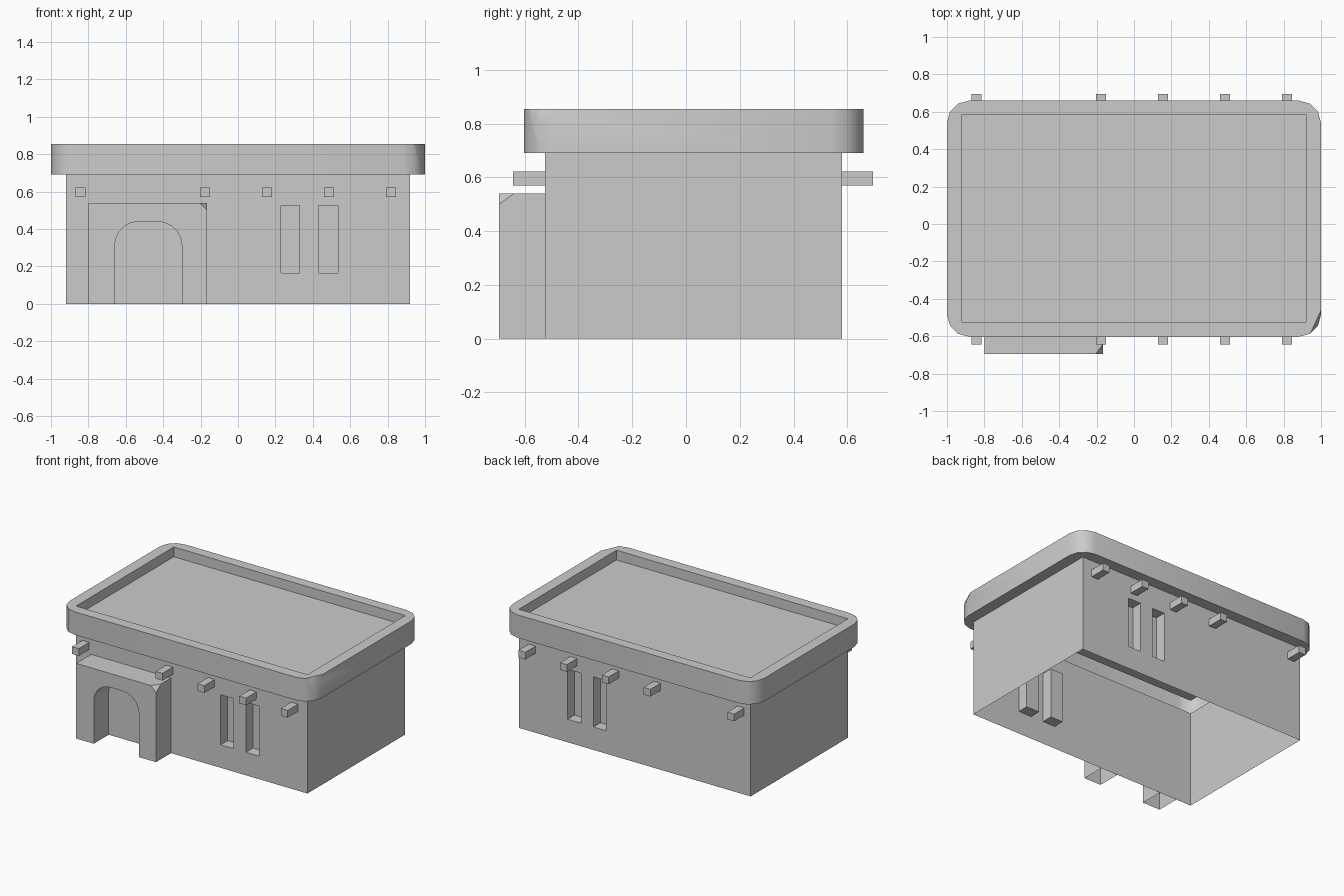
import bpy, bmesh
from math import sin, cos, pi, radians
from mathutils import Vector

if "Cube" in bpy.data.objects:
    bpy.data.objects.remove(bpy.data.objects["Cube"])


def finish(bm, name, smooth=False):
    bmesh.ops.recalc_face_normals(bm, faces=bm.faces)
    me = bpy.data.meshes.new(name)
    bm.to_mesh(me)
    bm.free()
    ob = bpy.data.objects.new(name, me)
    bpy.context.collection.objects.link(ob)
    if smooth:
        me.polygons.foreach_set("use_smooth", [True] * len(me.polygons))
        me.set_sharp_from_angle(angle=radians(35))
    return ob


def box(bm, x0, x1, y0, y1, z0, z1):
    vs = bmesh.ops.create_cube(bm, size=1)["verts"]
    for v in vs:
        v.co = ((x0 + x1) / 2 + v.co.x * (x1 - x0),
                (y0 + y1) / 2 + v.co.y * (y1 - y0),
                (z0 + z1) / 2 + v.co.z * (z1 - z0))


def cut(bm, co, no, clear=False):
    geom = bm.verts[:] + bm.edges[:] + bm.faces[:]
    return bmesh.ops.bisect_plane(bm, geom=geom, plane_co=co, plane_no=no,
                                  clear_outer=clear)["geom_cut"]


def chip(bm, a, b, c, outward):
    """Slice off a worn corner through three points and cap it."""
    a, b, c = Vector(a), Vector(b), Vector(c)
    n = (b - a).cross(c - a).normalized()
    if n.dot(Vector(outward)) < 0:
        n = -n
    edges = [g for g in cut(bm, a, n, True) if isinstance(g, bmesh.types.BMEdge)]
    bmesh.ops.contextual_create(bm, geom=edges)


# Walls: hollow shell, open below, with two window niches front and back
Y0, Y1, ZW = -0.525, 0.58, 0.69
windows = [(0.23, 0.33), (0.43, 0.535)]
bm = bmesh.new()
box(bm, -0.92, 0.92, Y0, Y1, 0, ZW)
bmesh.ops.delete(bm, geom=[f for f in bm.faces if abs(f.normal.z) > 0.5],
                 context='FACES_ONLY')
for w in windows:
    for x in w:
        cut(bm, (x, 0, 0), (1, 0, 0))
for z in (0.165, 0.525):
    cut(bm, (0, 0, z), (0, 0, 1))
panes = []
for f in bm.faces:
    c = f.calc_center_median()
    if 0.165 < c.z < 0.525 and any(a < c.x < b for a, b in windows):
        panes.append(f)
for f in bmesh.ops.extrude_discrete_faces(bm, faces=panes)["faces"]:
    inward = 0.08 if f.calc_center_median().y < 0 else -0.08
    bmesh.ops.translate(bm, verts=f.verts, vec=(0, inward, 0))
finish(bm, "walls")

# Roof: hollow rounded parapet overhanging the walls, with a sunken deck
SEG, R = 3, 0.12
RY0, RY1, ZT, ZD = -0.603, 0.66, 0.855, 0.785
corners = [(1, 1), (-1, 1), (-1, -1), (1, -1)]
bm = bmesh.new()


def rect_loop(z, hx=0.92, y0=Y0, y1=Y1):
    return [bm.verts.new((sx * hx, y1 if sy > 0 else y0, z)) for sx, sy in corners]


def round_loop(z):
    loop = []
    for k, (sx, sy) in enumerate(corners):
        cx, cy = sx * (1 - R), (RY1 - R if sy > 0 else RY0 + R)
        for i in range(SEG + 1):
            a = (k + i / SEG) * pi / 2
            loop.append(bm.verts.new((cx + R * cos(a), cy + R * sin(a), z)))
    return loop


def bridge(a, b):
    """Join two loops, dropping repeated corner points."""
    n = len(a)
    for i in range(n):
        j = (i + 1) % n
        bm.faces.new(list(dict.fromkeys((a[i], a[j], b[j], b[i]))))


def spread(loop):
    return [v for v in loop for _ in range(SEG + 1)]


low, high = round_loop(ZW), round_loop(ZT)
inner, deck = rect_loop(ZT, y1=0.585), rect_loop(ZD, y1=0.585)
bridge(spread(rect_loop(ZW)), low)
bridge(low, high)
bridge(high, spread(inner))
bridge(inner, deck)
bm.faces.new(deck)
chip(bm, (0.935, RY0, ZT), (1, -0.46, ZT), (0.968, -0.572, 0.80), (1, -1, 1))
finish(bm, "roof", smooth=True)

# Porch: hollow block with a rounded doorway, open at the back and below
PX0, PX1, PZ, PY = -0.80, -0.165, 0.54, -0.695
DX0, DX1, DZ, DR = -0.66, -0.30, 0.44, 0.13
arch = []
for cx, start in ((DX1 - DR, 0), (DX0 + DR, pi / 2)):
    for i in range(6):
        a = start + i * pi / 10
        arch.append((cx + DR * cos(a), DZ - DR + DR * sin(a)))
profile = [(DX1, 0)] + arch + [(DX0, 0), (PX0, 0), (PX0, PZ), (PX1, PZ), (PX1, 0)]
bm = bmesh.new()
front = bm.faces.new([bm.verts.new((x, PY, z)) for x, z in profile])
n = len(profile)
back = [bm.verts.new((x, Y0, z)) for x, z in profile]
fv = front.verts[:]
for i in range(n):
    j = (i + 1) % n
    if profile[i][1] > 0 or profile[j][1] > 0:
        bm.faces.new((fv[i], fv[j], back[j], back[i]))
chip(bm, (-0.205, PY, PZ), (PX1, -0.64, PZ), (PX1, PY, 0.50), (1, -1, 1))
finish(bm, "porch", smooth=True)

# Roof beam ends poking out of the front and back walls
bm = bmesh.new()
for x in (-0.842, -0.177, 0.155, 0.487, 0.818):
    for y0, y1 in ((-0.643, Y0), (Y1, 0.695)):
        box(bm, x - 0.027, x + 0.027, y0, y1, 0.57, 0.622)
finish(bm, "beam_ends")
